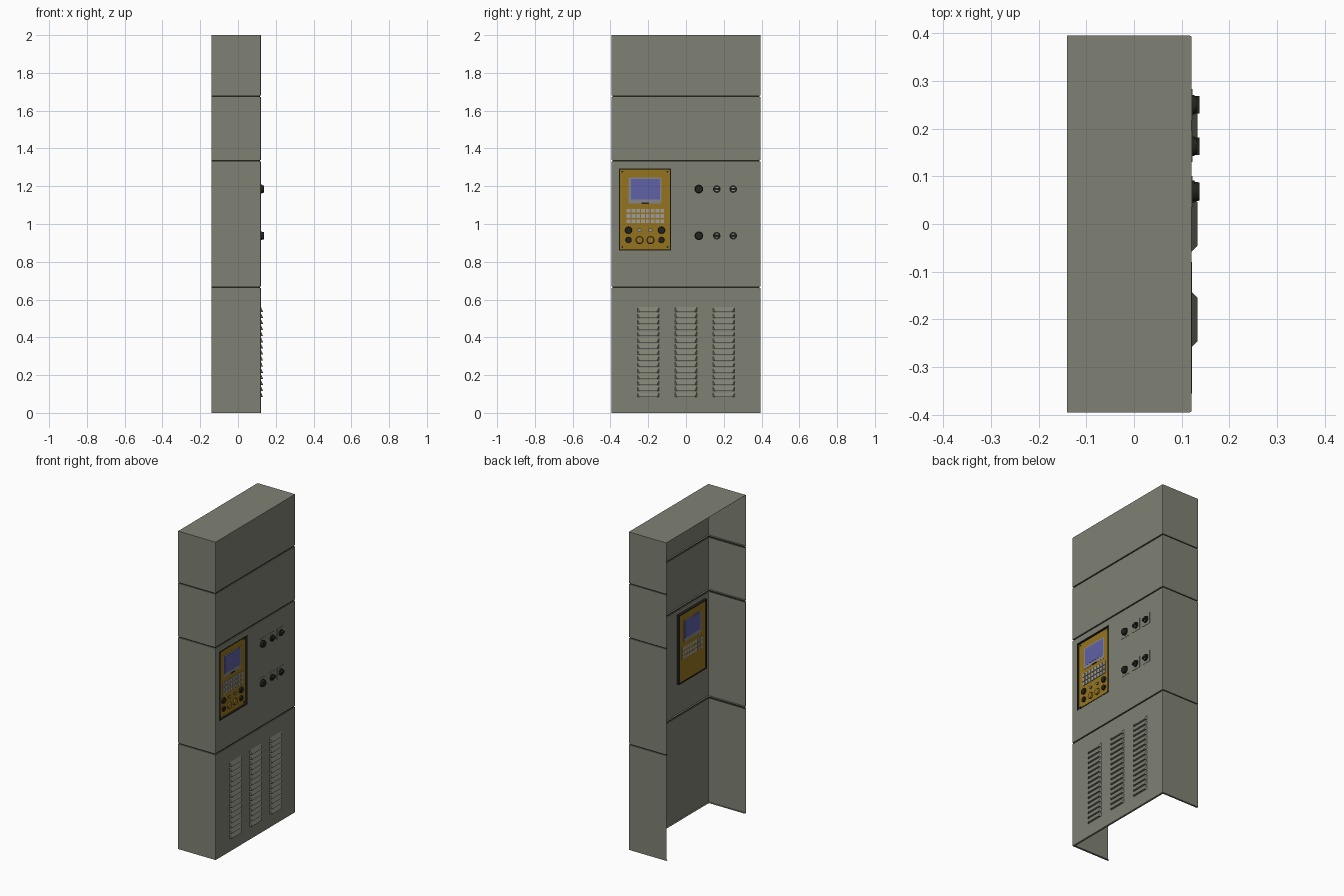
import bpy, bmesh, math
from mathutils import Matrix, Vector

if "Cube" in bpy.data.objects:
    bpy.data.objects.remove(bpy.data.objects["Cube"])


def mat(name, col):
    m = bpy.data.materials.new(name)
    m.diffuse_color = (*col, 1)
    m.use_nodes = True
    m.node_tree.nodes["Principled BSDF"].inputs["Base Color"].default_value = m.diffuse_color
    return m


GREY = mat("cabinet_grey", (0.213, 0.220, 0.172))
DARK = mat("dark_plastic", (0.016, 0.016, 0.013))
YELLOW = mat("panel_yellow", (0.30, 0.175, 0.014))
BLUE = mat("screen_blue", (0.115, 0.12, 0.38))
LIGHT = mat("key_grey", (0.34, 0.34, 0.34))
BEZEL = mat("screen_bezel", (0.24, 0.24, 0.26))

XB, XF, YS = -0.14, 0.121, 0.395      # back edge, front face, half width
P = (-0.355, -0.08, 0.86, 1.295)      # control panel opening: y0, y1, z0, z1


def finish(name, bm, m):
    me = bpy.data.meshes.new(name)
    bm.to_mesh(me)
    bm.free()
    me.materials.append(m)
    ob = bpy.data.objects.new(name, me)
    bpy.context.collection.objects.link(ob)
    return ob


def add_box(bm, x0, x1, y0, y1, z0, z1):
    mx = Matrix.Translation(((x0 + x1) / 2, (y0 + y1) / 2, (z0 + z1) / 2))
    mx = mx @ Matrix.Diagonal((x1 - x0, y1 - y0, z1 - z0, 1))
    bmesh.ops.create_cube(bm, size=1, matrix=mx)


def box(name, m, *dims):
    bm = bmesh.new()
    add_box(bm, *dims)
    return finish(name, bm, m)


def disc(name, m, x0, x1, y, z, r, r2=None, n=24):
    bm = bmesh.new()
    mx = Matrix.Translation(((x0 + x1) / 2, y, z)) @ Matrix.Rotation(math.pi / 2, 4, 'Y')
    bmesh.ops.create_cone(bm, cap_ends=True, segments=n, radius1=r,
                          radius2=r if r2 is None else r2, depth=x1 - x0, matrix=mx)
    ob = finish(name, bm, m)
    for p in ob.data.polygons:
        p.use_smooth = len(p.vertices) == 4
    return ob


def u_ring(bm, inset, z):
    # U-shaped outline, open at the back, with small softened front corners
    x, y, r = XF - inset, YS - inset, 0.004
    pts = [(XB, -y), (x - r, -y), (x - r * .3, -y + r * .3), (x, -y + r),
           (x, y - r), (x - r * .3, y - r * .3), (x - r, y), (XB, y)]
    return [bm.verts.new((a, b, z)) for a, b in pts]


def cover(name, m, rings, cap=False, opening=False):
    bm = bmesh.new()
    rs = [u_ring(bm, i, z) for i, z in rings]
    for a, b in zip(rs, rs[1:]):
        for i in range(len(a) - 1):
            bm.faces.new((a[i], a[i + 1], b[i + 1], b[i]))
    if cap:
        bm.faces.new(rs[-1])
    if opening:
        for axis, vals in (((0, 1, 0), P[:2]), ((0, 0, 1), P[2:])):
            for v in vals:
                bmesh.ops.bisect_plane(bm, geom=bm.verts[:] + bm.edges[:] + bm.faces[:],
                                       plane_co=Vector(axis) * v, plane_no=axis)
        gone = []
        for f in bm.faces:
            c = f.calc_center_median()
            if c.x > XF - .001 and P[0] < c.y < P[1] and P[2] < c.z < P[3]:
                gone.append(f)
        bmesh.ops.delete(bm, geom=gone, context='FACES')
    ob = finish(name, bm, m)
    s = ob.modifiers.new("sheet", 'SOLIDIFY')
    s.thickness, s.offset = 0.0015, -1
    return ob


# Four sheet metal covers with folded lips, dark seals in the gaps
LIP = 0.012
cover("lower_cover", GREY, [(LIP, 0), (0, 0), (0, 0.661), (LIP, 0.661)])
cover("control_cover", GREY, [(LIP, 0.669), (0, 0.669), (0, 1.331), (LIP, 1.331)], opening=True)
cover("middle_cover", GREY, [(LIP, 1.339), (0, 1.339), (0, 1.672), (LIP, 1.672)])
cover("top_cover", GREY, [(LIP, 1.680), (0, 1.680), (0, 2.0)], cap=True)
for i, z in enumerate((0.661, 1.331, 1.672)):
    cover(f"seal_{i}", DARK, [(0.005, z), (0.005, z + 0.008)])

# Louvres: wedge hoods with tapered ends, sloping outwards and down
bm = bmesh.new()
for yc in (-0.2, 0.0, 0.2):
    for k in range(15):
        z0 = 0.083 + k * 0.0323
        z1 = z0 + 0.026
        w, t = 0.058, 0.012
        a, b, c, d, e, f = [bm.verts.new(v) for v in (
            (XF, yc - w, z0), (XF, yc + w, z0), (XF, yc + w, z1), (XF, yc - w, z1),
            (XF + .012, yc - w + t, z0), (XF + .012, yc + w - t, z0))]
        for q in ((e, f, c, d), (a, e, d), (f, b, c), (a, b, f, e)):
            bm.faces.new(q)
finish("louvres", bm, GREY)

# Recessed control panel: dark frame, yellow plate, corner screws
y0, y1, z0, z1 = P
bm = bmesh.new()
T = 0.006
for d in ((y0, y0 + T, z0, z1), (y1 - T, y1, z0, z1), (y0, y1, z0, z0 + T), (y0, y1, z1 - T, z1)):
    add_box(bm, 0.103, XF + .001, *d)
finish("panel_frame", bm, DARK)
box("panel_plate", YELLOW, 0.107, 0.111, y0 + T, y1 - T, z0 + T, z1 - T)
for y in (y0 + .018, y1 - .018):
    for z in (z0 + .018, z1 - .018):
        disc("panel_screw", DARK, 0.110, 0.113, y, z, 0.005, n=12)

# Screen and its bezel, visible from both sides of the plate
box("screen_bezel", BEZEL, 0.106, 0.112, -0.304, -0.13, 1.108, 1.245)
box("screen", BLUE, 0.105, 0.113, -0.292, -0.138, 1.130, 1.237)
box("screen_latch", DARK, 0.111, 0.114, -0.235, -0.195, 1.106, 1.113)

# Keypad of three rows
bm = bmesh.new()
for r in range(3):
    for c in range(8):
        y, z = -0.304 + c * 0.0255, 1.070 - r * 0.0275
        add_box(bm, 0.106, 0.115, y - .010, y + .010, z - .010, z + .010)
finish("keypad", bm, LIGHT)

# Panel buttons: dark outer columns, small lamps and yellow buttons between
for i, y in enumerate((-0.304, -0.246, -0.188, -0.130)):
    outer = i in (0, 3)
    if outer:
        disc("panel_knob", DARK, 0.110, 0.120, y, 0.967, 0.019, 0.017)
        disc("panel_button", DARK, 0.110, 0.119, y, 0.915, 0.016, 0.015)
    else:
        disc("lamp_ring", DARK, 0.110, 0.113, y, 0.967, 0.010)
        disc("lamp", LIGHT, 0.112, 0.117, y, 0.967, 0.008)
        disc("yellow_button_ring", DARK, 0.110, 0.112, y, 0.915, 0.021)
        disc("yellow_button", YELLOW, 0.111, 0.119, y, 0.915, 0.020, 0.017)

# Cabinet switches on square plates
for z in (1.185, 0.938):
    for i, y in enumerate((0.068, 0.163, 0.25)):
        box("switch_plate", GREY, XF, XF + .0015, y - .033, y + .033, z - .035, z + .035)
        r = 0.023 if i == 0 else 0.020
        disc("switch_base", DARK, XF, 0.127, y, z, r)
        if i == 0:
            disc("switch_button", DARK, 0.126, 0.137, y, z, 0.021, 0.019)
        else:
            disc("switch_collar", DARK, 0.126, 0.131, y, z, 0.018)
            disc("switch_face", LIGHT, 0.130, 0.132, y, z, 0.011)
            box("switch_handle", DARK, 0.130, 0.137, y - .018, y + .018, z - .006, z + .006)
